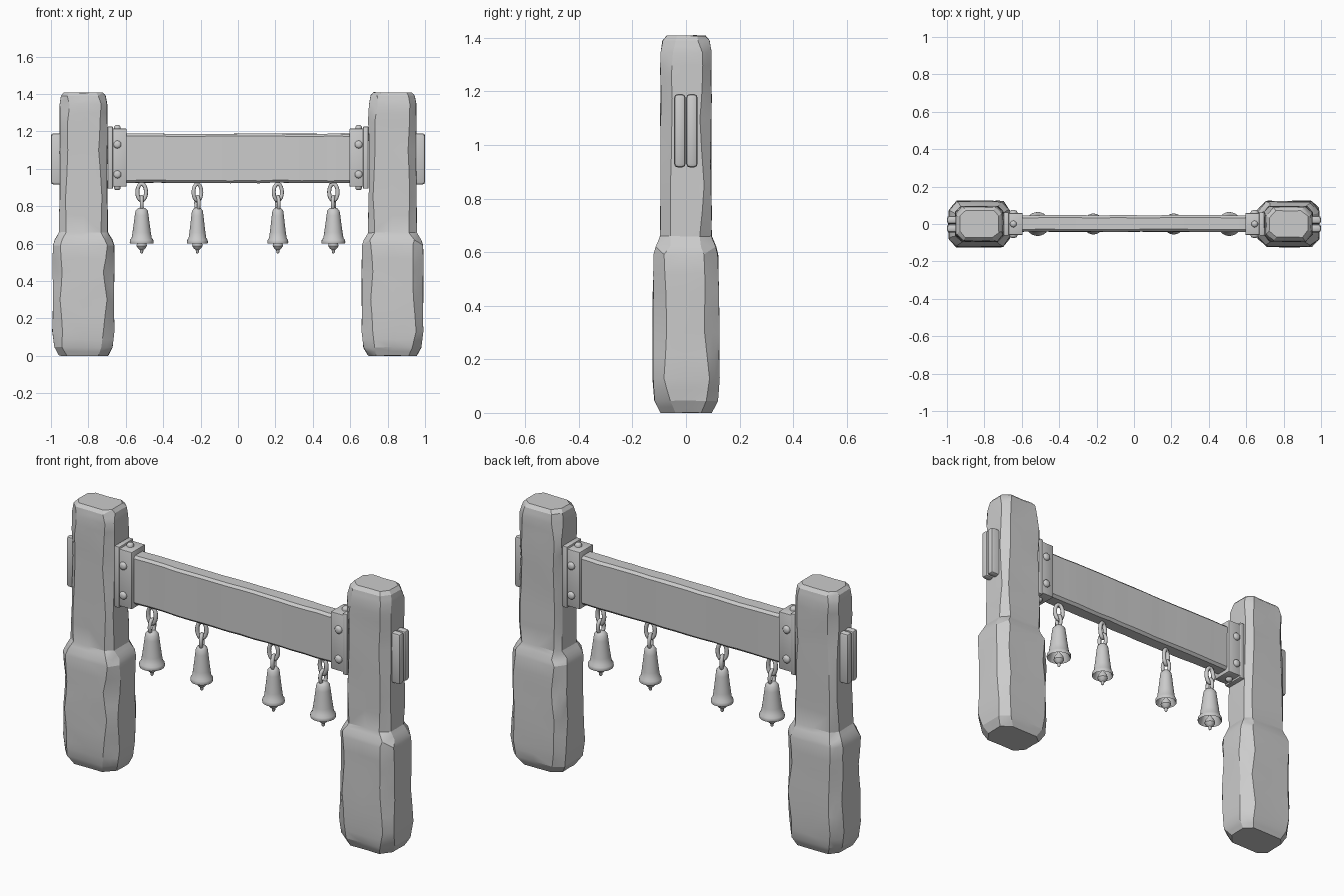
import bpy, bmesh, math, random
from mathutils import Vector, Matrix, noise

random.seed(4)
cube = bpy.data.objects.get("Cube")
if cube:
    bpy.data.objects.remove(cube)

stone = bpy.data.materials.new("plain grey")
stone.use_nodes = True
GREY = (0.6, 0.6, 0.6, 1)
stone.diffuse_color = GREY
stone.node_tree.nodes["Principled BSDF"].inputs["Base Color"].default_value = GREY


def finish(name, bm, angle=30):
    bmesh.ops.recalc_face_normals(bm, faces=bm.faces)
    mesh = bpy.data.meshes.new(name)
    bm.to_mesh(mesh)
    bm.free()
    obj = bpy.data.objects.new(name, mesh)
    bpy.context.collection.objects.link(obj)
    mesh.materials.append(stone)
    bpy.ops.object.select_all(action='DESELECT')
    bpy.context.view_layer.objects.active = obj
    obj.select_set(True)
    bpy.ops.object.shade_smooth_by_angle(angle=math.radians(angle))
    return obj


def roughen(bm, amount, scale):
    """Gentle hewn waviness."""
    for v in bm.verts:
        v.co += noise.noise_vector(v.co * scale) * amount


def loft(bm, rings, close=True):
    loops = [[bm.verts.new(p) for p in ring] for ring in rings]
    for a, b in zip(loops, loops[1:]):
        n = len(a)
        for i in range(n):
            bm.faces.new((a[i], a[(i + 1) % n], b[(i + 1) % n], b[i]))
    if close:
        bm.faces.new(loops[0])
        bm.faces.new(loops[-1])


def cut_rectangle(cx, hx, hy, z, cut):
    """Rectangle with unevenly hewn corners."""
    points = []
    for sx, sy in ((1, 1), (-1, 1), (-1, -1), (1, -1)):
        c, d = (cut * random.uniform(0.75, 1.25) for _ in range(2))
        pair = [(cx + sx * hx, sy * (hy - c), z), (cx + sx * (hx - d), sy * hy, z)]
        points += pair if sx * sy > 0 else pair[::-1]
    return points


def box(name, centre, size, bevel, rough=0, segments=2, cuts=0):
    bm = bmesh.new()
    bmesh.ops.create_cube(bm, size=1)
    bmesh.ops.scale(bm, vec=size, verts=bm.verts)
    if cuts:
        edges = [e for e in bm.edges if abs(e.verts[0].co.x - e.verts[1].co.x) > 0.1]
        bmesh.ops.subdivide_edges(bm, edges=edges, cuts=cuts, use_grid_fill=True)
    sharp = [e for e in bm.edges if e.calc_face_angle(0) > 1]
    bmesh.ops.bevel(bm, geom=sharp, offset=bevel, segments=segments, affect='EDGES', profile=0.5)
    bmesh.ops.translate(bm, vec=centre, verts=bm.verts)
    if rough:
        roughen(bm, rough, 9)
    return finish(name, bm)


def bolt(name, centre, direction, radius, height):
    """Low domed bolt head."""
    turn = Vector(direction).to_track_quat('Z', 'Y').to_matrix()
    rings = []
    for r, z in ((1, -0.5), (1, 0.45), (0.75, 0.85), (0.35, 1)):
        rings.append([Vector(centre) + turn @ Vector((radius * r * math.cos(a), radius * r * math.sin(a), height * z))
                      for a in (i * math.tau / 12 for i in range(12))])
    bm = bmesh.new()
    loft(bm, rings)
    finish(name, bm, 40)


def chain_link(name, centre, turn, half_width, half_height, wire):
    """Oval ring of round wire."""
    bm = bmesh.new()
    steps, sides = 20, 8
    grid = []
    for i in range(steps):
        a = i * math.tau / steps
        out = Vector((math.cos(a), 0, math.sin(a)))
        mid = Vector((out.x * (half_width - wire), 0, out.z * (half_height - wire)))
        grid.append([bm.verts.new(mid + wire * (out * math.cos(t) + Vector((0, math.sin(t), 0))))
                     for t in (k * math.tau / sides for k in range(sides))])
    for i in range(steps):
        a, b = grid[i], grid[(i + 1) % steps]
        for k in range(sides):
            m = (k + 1) % sides
            bm.faces.new((a[k], a[m], b[m], b[k]))
    bmesh.ops.transform(bm, matrix=Matrix.Translation(centre) @ Matrix.Rotation(turn, 4, 'Z'), verts=bm.verts)
    finish(name, bm, 60)


def turned(name, x, profile, sides=24):
    """Round body from (radius, z) pairs."""
    bm = bmesh.new()
    loft(bm, [[(x + r * math.cos(a), r * math.sin(a), z)
               for a in (i * math.tau / sides for i in range(sides))] for r, z in profile])
    finish(name, bm, 40)


# Posts: thick foot, shoulder, slimmer shaft, clipped top
POST = ((0.13, 0.095, 0, 0.045), (0.155, 0.117, 0.045, 0.05), (0.164, 0.124, 0.13, 0.05),
        (0.163, 0.124, 0.3, 0.045), (0.165, 0.122, 0.45, 0.05), (0.163, 0.12, 0.59, 0.045),
        (0.154, 0.112, 0.62, 0.045), (0.131, 0.096, 0.66, 0.035), (0.127, 0.094, 0.85, 0.03),
        (0.126, 0.094, 1.1, 0.035), (0.128, 0.095, 1.25, 0.035), (0.126, 0.094, 1.345, 0.04),
        (0.118, 0.087, 1.39, 0.04), (0.103, 0.072, 1.408, 0.035))
for side, word in ((-1, "right"), (1, "left")):
    bm = bmesh.new()
    loft(bm, [cut_rectangle(side * 0.826, hx, hy, z, cut) for hx, hy, z, cut in POST])
    bmesh.ops.triangulate(bm, faces=[f for f in bm.faces if len(f.verts) == 4])
    bmesh.ops.subdivide_edges(bm, edges=bm.edges, cuts=1, use_grid_fill=True)
    roughen(bm, 0.004, 8)
    for v in bm.verts:
        v.co.z = max(v.co.z, 0)
    finish(word + "_post", bm, 22)

    # Paired tenon ends poking out of the post
    for y, end in ((-0.023, "front"), (0.022, "back")):
        box(f"{word}_{end}_tenon", (side * 0.95, y, 1.053), (0.1, 0.043, 0.274), 0.014)

    # Metal bracket with raised collar against the post
    box(word + "_bracket", (side * 0.645, 0, 1.06), (0.1, 0.118, 0.31), 0.006)
    box(word + "_bracket_collar", (side * 0.683, 0, 1.06), (0.03, 0.124, 0.332), 0.006)
    for z in (0.97, 1.13):
        for sy, face in ((-1, "front"), (1, "back")):
            bolt(f"{word}_{face}_bolt", (side * 0.645, sy * 0.058, z), (0, sy, 0), 0.021, 0.016)
    for z, sz, face in ((1.214, 1, "top"), (0.906, -1, "bottom")):
        bolt(f"{word}_{face}_bolt", (side * 0.645, 0, z), (0, 0, sz), 0.018, 0.02)

# Crossbeam
box("crossbeam", (0, 0.002, 1.056), (1.3, 0.088, 0.262), 0.013, 0.004, 1, 16)

# Hanging bells on two-link chains
BELLS = ((-0.515, 0.064, 0), (-0.217, 0.056, 0.4), (0.213, 0.056, 0.3), (0.51, 0.064, -0.2))
for number, (x, rim, turn) in enumerate(BELLS, 1):
    tag = f"bell_{number}"
    chain_link(tag + "_upper_link", (x, 0, 0.875), turn, 0.034, 0.055, 0.011)
    chain_link(tag + "_lower_link", (x, 0, 0.815), turn + math.pi / 2, 0.03, 0.046, 0.01)
    s = rim / 0.064
    turned(tag, x, [(r * s, z) for r, z in (
        (0.008, 0.74), (0.026, 0.73), (0.042, 0.65), (0.054, 0.608), (0.062, 0.6), (0.064, 0.608),
        (0.062, 0.62), (0.054, 0.63), (0.049, 0.66), (0.042, 0.71), (0.037, 0.75), (0.033, 0.776),
        (0.02, 0.79), (0.008, 0.793))])
    turned(tag + "_clapper", x, [(0.004, 0.74), (0.007, 0.63), (0.024, 0.605), (0.028, 0.588),
                                 (0.02, 0.575), (0.009, 0.566), (0.008, 0.553), (0.003, 0.548)], 12)
